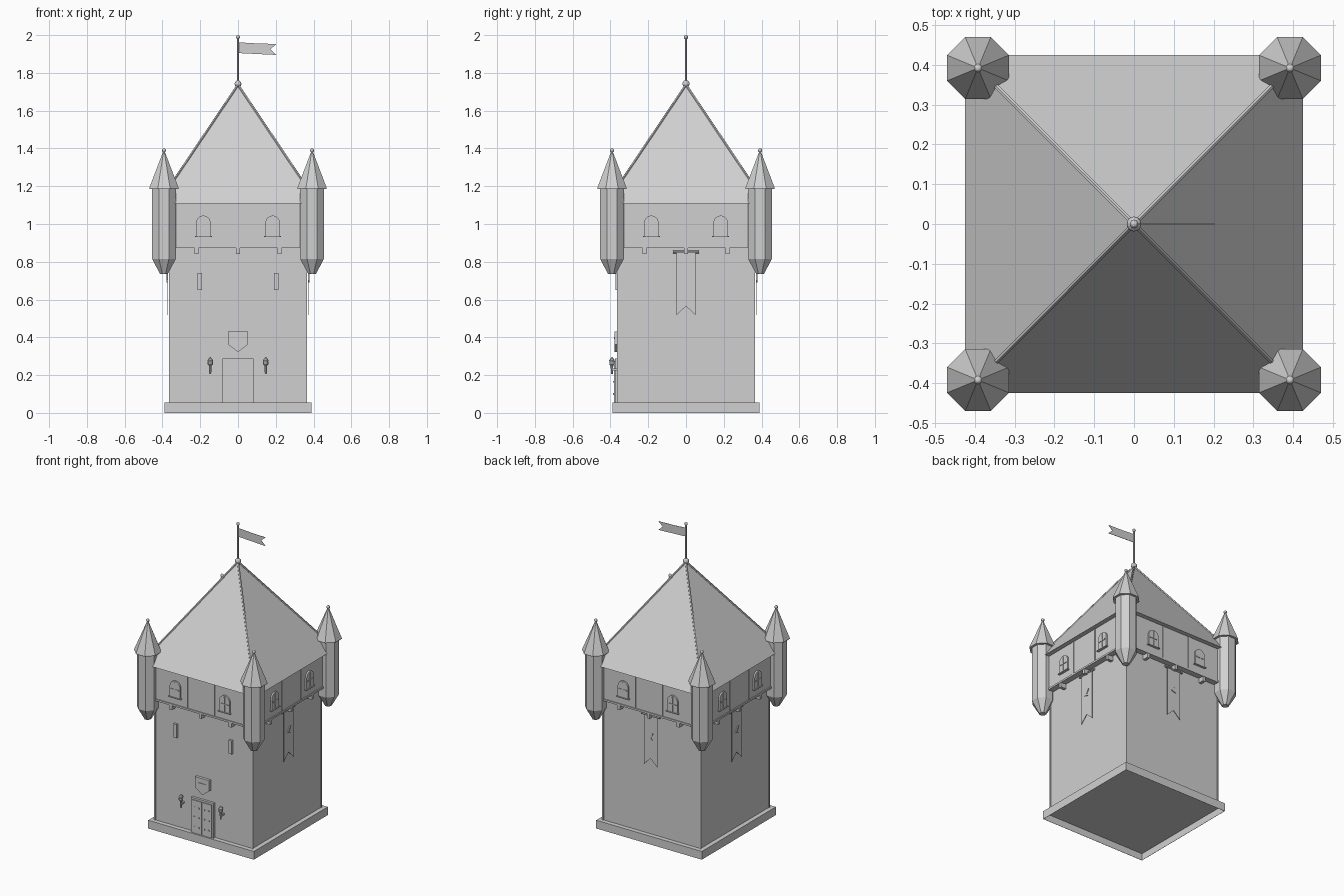
import bpy, bmesh, math
from mathutils import Matrix, Vector

if "Cube" in bpy.data.objects:
    bpy.data.objects.remove(bpy.data.objects["Cube"])

grey = bpy.data.materials.new("stone grey")
grey.diffuse_color = (0.63, 0.63, 0.63, 1)
grey.use_nodes = True
grey.node_tree.nodes["Principled BSDF"].inputs["Base Color"].default_value = grey.diffuse_color


def finish(name, bm, side=0):
    """Make an object; side turns it a quarter turn at a time from the front."""
    bmesh.ops.transform(bm, matrix=Matrix.Rotation(side * math.pi / 2, 4, 'Z'), verts=bm.verts)
    bmesh.ops.recalc_face_normals(bm, faces=bm.faces)
    me = bpy.data.meshes.new(name)
    bm.to_mesh(me)
    bm.free()
    me.materials.append(grey)
    ob = bpy.data.objects.new(name, me)
    bpy.context.collection.objects.link(ob)
    return ob


def box(name, x0, x1, y0, y1, z0, z1, side=0, hollow=0):
    """Block; hollow sinks the underside up by that depth."""
    bm = bmesh.new()
    bmesh.ops.create_cube(bm, size=1)
    for v in bm.verts:
        v.co = ((x0 + x1) / 2 + v.co.x * (x1 - x0), (y0 + y1) / 2 + v.co.y * (y1 - y0),
                (z0 + z1) / 2 + v.co.z * (z1 - z0))
    if hollow:
        under = min(bm.faces, key=lambda f: f.calc_center_median().z)
        bmesh.ops.inset_region(bm, faces=[under], thickness=.002)
        r = bmesh.ops.extrude_face_region(bm, geom=[under])
        bmesh.ops.delete(bm, geom=[under], context='FACES_ONLY')
        for v in r['geom']:
            if isinstance(v, bmesh.types.BMVert):
                v.co.z += hollow
    return finish(name, bm, side)


def plate(name, pts, y0, y1, side=0):
    """Outline in x, z pushed from y0 to y1."""
    bm = bmesh.new()
    f = bm.faces.new([bm.verts.new((x, y0, z)) for x, z in pts])
    r = bmesh.ops.extrude_face_region(bm, geom=[f])
    for v in r['geom']:
        if isinstance(v, bmesh.types.BMVert):
            v.co.y = y1
    return finish(name, bm, side)


def lathe(name, prof, n, x, y, turn=0.0):
    """Rings of (radius, z) joined into a closed solid with n sides."""
    bm = bmesh.new()
    rings = [[bm.verts.new((x + r * math.cos(turn + math.tau * i / n),
                            y + r * math.sin(turn + math.tau * i / n), z)) for i in range(n)] for r, z in prof]
    for a, b in zip(rings, rings[1:]):
        for i in range(n):
            bm.faces.new((a[i], a[(i + 1) % n], b[(i + 1) % n], b[i]))
    bm.faces.new(rings[0])
    bm.faces.new(rings[-1])
    return finish(name, bm)


def ball(name, x, y, z, r):
    bm = bmesh.new()
    bmesh.ops.create_uvsphere(bm, u_segments=10, v_segments=6, radius=r,
                              matrix=Matrix.Translation((x, y, z)))
    return finish(name, bm)


def rod(name, a, b, r, n=6, side=0):
    a, b = Vector(a), Vector(b)
    d = b - a
    bm = bmesh.new()
    bmesh.ops.create_cone(bm, cap_ends=True, segments=n, radius1=r, radius2=r, depth=d.length,
                          matrix=Matrix.Translation((a + b) / 2) @ d.to_track_quat('Z', 'Y').to_matrix().to_4x4())
    return finish(name, bm, side)


def arch(x, w, z0, z1):
    pts = [(x - w, z0), (x + w, z0)]
    return pts + [(x + w * math.cos(t * math.pi / 8), z1 - w + w * math.sin(t * math.pi / 8)) for t in range(9)]


# Plinth (open underneath), tower body, overhanging gallery
box("plinth", -.39, .39, -.39, .39, 0, .055, hollow=.046)
box("tower_body", -.36, .36, -.36, .36, .052, .88)
G = .395
box("gallery", -G, G, -G, G, .874, 1.11)

# Pyramid roof
bm = bmesh.new()
base = [bm.verts.new((x, y, 1.108)) for x, y in ((-.425, -.425), (.425, -.425), (.425, .425), (-.425, .425))]
top = bm.verts.new((0, 0, 1.735))
bm.faces.new(base)
for i in range(4):
    bm.faces.new((base[i], base[(i + 1) % 4], top))
finish("roof", bm)

for s in range(4):
    # Corner strips, roof ridges and gallery beams
    box("corner_strip", -.364, -.354, -.364, -.354, .055, .87, s)
    rod("roof_ridge", (-.42, -.42, 1.112), (0, 0, 1.737), .0065, 6, s)
    box("gallery_lower_beam", -G, G, -G - .006, -G + .02, .872, .884, s)
    for x in (-.1, .1):
        box("gallery_post", x - .006, x + .006, -G - .004, -G, .88, 1.108, s)
    # Corbels
    for x in (-.22, 0, .22):
        box("corbel", x - .01, x + .01, -G - .004, -.35, .842, .874, s)
    # Arched windows with frame, bars and sill
    for x in (-.183, .183):
        plate("window_frame", arch(x, .038, .936, 1.045), -G - .01, -G, s)
        box("window_upright", x - .003, x + .003, -G - .014, -G, .938, 1.036, s)
        box("window_crossbar", x - .029, x + .029, -G - .014, -G, .985, .991, s)
        box("window_sill", x - .045, x + .045, -G - .016, -G, .931, .936, s)
    # Hanging banners on the sides and back
    if s:
        plate("banner", [(-.05, .85), (.05, .85), (.05, .518), (0, .565), (-.05, .518)], -.374, -.371, s)
        rod("banner_rail", (-.068, -.372, .852), (.068, -.372, .852), .007, 8, s)
        plate("banner_emblem", [(-.02, .7), (.012, .735), (.022, .735), (.004, .705), (.016, .69), (-.004, .695)],
              -.379, -.373, s)

# Corner turrets, with tapered foot, cone roof and finial
for sx in (-1, 1):
    for sy in (-1, 1):
        x, y = sx * .392, sy * .392
        lathe("turret", [(.022, .735), (.068, .815), (.068, 1.195)], 8, x, y, math.pi / 8)
        lathe("turret_roof", [(.084, 1.185), (.084, 1.191), (.004, 1.385)], 8, x, y, math.pi / 8)
        ball("turret_finial", x, y, 1.39, .011)

# Flagpole and swallow-tailed flag
ball("roof_finial", 0, 0, 1.742, .019)
rod("flagpole", (0, 0, 1.735), (0, 0, 1.985), .005, 8)
ball("flagpole_tip", 0, 0, 1.989, .011)
plate("flag", [(0, 1.962), (.1, 1.956), (.203, 1.953), (.172, 1.925), (.203, 1.895), (.1, 1.9), (0, 1.905)], -.001, .001)

# Slit windows
W = -.36
for x in (-.203, .203):
    box("slit_window", x - .012, x + .012, W - .014, W, .65, .74)

# Door with two leaves, frame and studs
box("door_frame", -.083, .083, W - .016, W, .055, .287)
for sx in (-1, 1):
    xs = sorted((sx * .003, sx * .07))
    box("door_leaf", xs[0], xs[1], W - .022, W, .056, .275)
    for x in (.02, .053):
        for z in (.1, .165, .23):
            box("door_stud", sx * x - .004, sx * x + .004, W - .026, W, z - .004, z + .004)

# Shield over the door
plate("shield", [(-.052, .432), (.052, .432), (.052, .362), (0, .322), (-.052, .362)], W - .018, W)
plate("shield_bar", [(-.03, .4), (.03, .4), (.03, .392), (-.03, .392)], W - .022, W)

# Wall torches
for x in (-.147, .147):
    box("torch_bracket", x - .005, x + .005, W - .03, W, .225, .235)
    lathe("torch_handle", [(.005, .205), (.007, .25), (.014, .257), (.014, .27)], 8, x, W - .032)
    lathe("torch_flame", [(.012, .268), (.015, .278), (.003, .295)], 8, x, W - .032)
